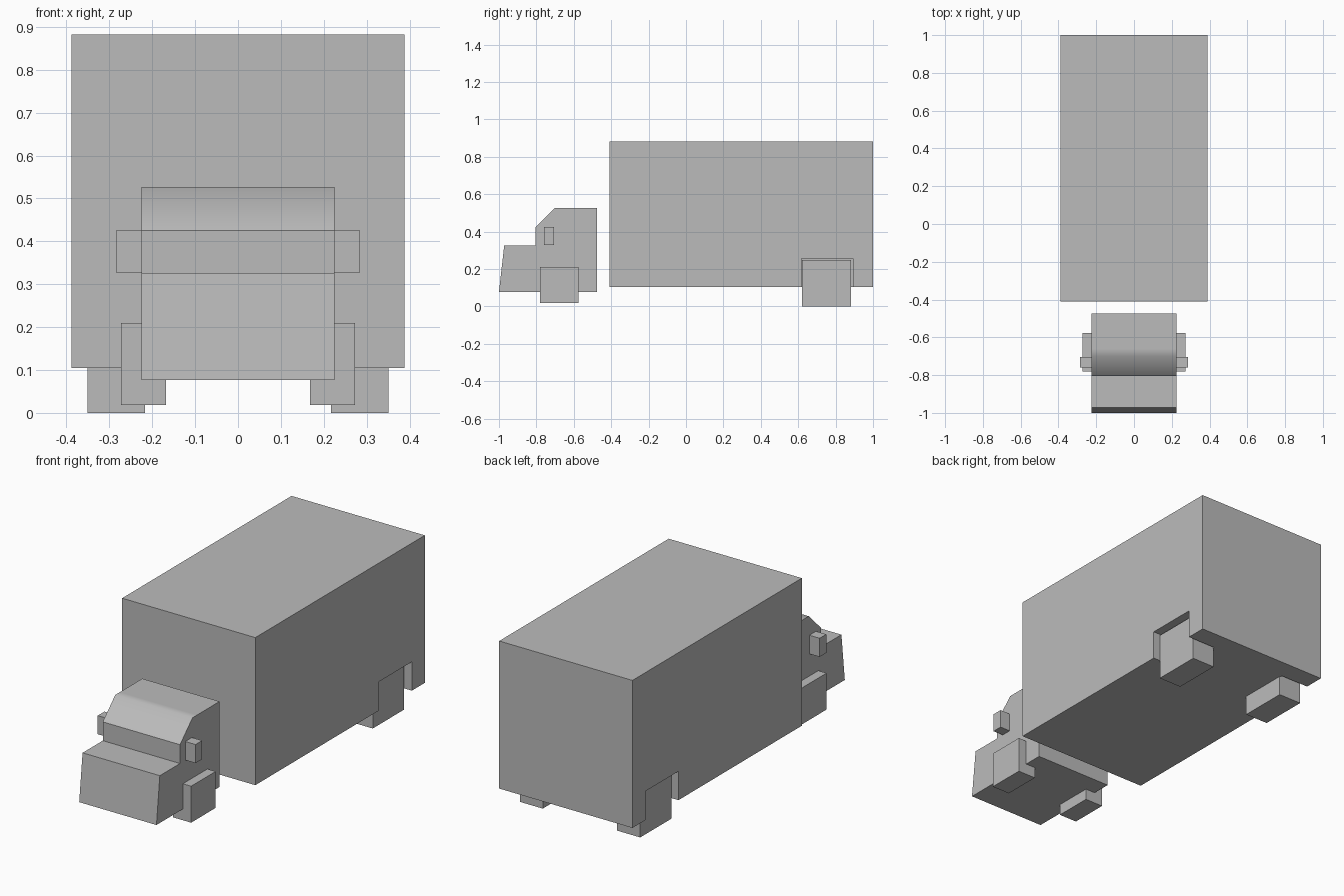
import bpy
import bmesh
import math

default = bpy.data.objects.get("Cube")
if default:
    bpy.data.objects.remove(default, do_unlink=True)

# One plain grey for the whole truck
GREY = (0.5, 0.5, 0.5, 1.0)
grey = bpy.data.materials.new("plain grey")
grey.use_nodes = True
grey.diffuse_color = GREY
grey.node_tree.nodes["Principled BSDF"].inputs["Base Color"].default_value = GREY


def extrude_profile(name, points, x0, x1):
    """Extrude a (y, z) outline along x."""
    bm = bmesh.new()
    face = bm.faces.new([bm.verts.new((x0, y, z)) for y, z in points])
    grown = bmesh.ops.extrude_face_region(bm, geom=[face])["geom"]
    verts = [g for g in grown if isinstance(g, bmesh.types.BMVert)]
    bmesh.ops.translate(bm, verts=verts, vec=(x1 - x0, 0, 0))
    bmesh.ops.recalc_face_normals(bm, faces=bm.faces)
    mesh = bpy.data.meshes.new(name)
    bm.to_mesh(mesh)
    bm.free()
    mesh.materials.append(grey)
    obj = bpy.data.objects.new(name, mesh)
    bpy.context.collection.objects.link(obj)
    return obj


def block(name, x, y, z):
    outline = [(y[0], z[0]), (y[1], z[0]), (y[1], z[1]), (y[0], z[1])]
    return extrude_profile(name, outline, *x)


def select_only(obj):
    bpy.ops.object.select_all(action="DESELECT")
    obj.select_set(True)
    bpy.context.view_layer.objects.active = obj


# Cab with bonnet, upright window band and softened windscreen
cab = extrude_profile("cab", [
    (-1.0, 0.077), (-0.972, 0.326), (-0.804, 0.326), (-0.804, 0.425),
    (-0.70, 0.527), (-0.66, 0.527), (-0.475, 0.527), (-0.475, 0.077),
], -0.225, 0.225)
select_only(cab)
bpy.ops.object.shade_smooth_by_angle(angle=math.radians(45))

cargo_box = block("cargo_box", (-0.388, 0.388), (-0.41, 1.0), (0.105, 0.882))

for side, s in (("left", 1), ("right", -1)):
    # Rear wheel arch cut into the cargo box
    cutter = block("arch_cutter", (s * 0.222, s * 0.5), (0.617, 0.893), (-0.1, 0.257))
    cutter.hide_render = True
    select_only(cargo_box)
    cut = cargo_box.modifiers.new("wheel arch", "BOOLEAN")
    cut.operation = "DIFFERENCE"
    cut.solver = "EXACT"
    cut.object = cutter
    bpy.ops.object.modifier_apply(modifier=cut.name)
    bpy.data.objects.remove(cutter, do_unlink=True)

    # Square wheels and mirrors
    block(side + "_rear_wheel", (s * 0.217, s * 0.351), (0.62, 0.882), (0.0, 0.248))
    block(side + "_front_wheel", (s * 0.168, s * 0.273), (-0.78, -0.576), (0.018, 0.21))
    block(side + "_mirror", (s * 0.22, s * 0.285), (-0.76, -0.705), (0.327, 0.425))
